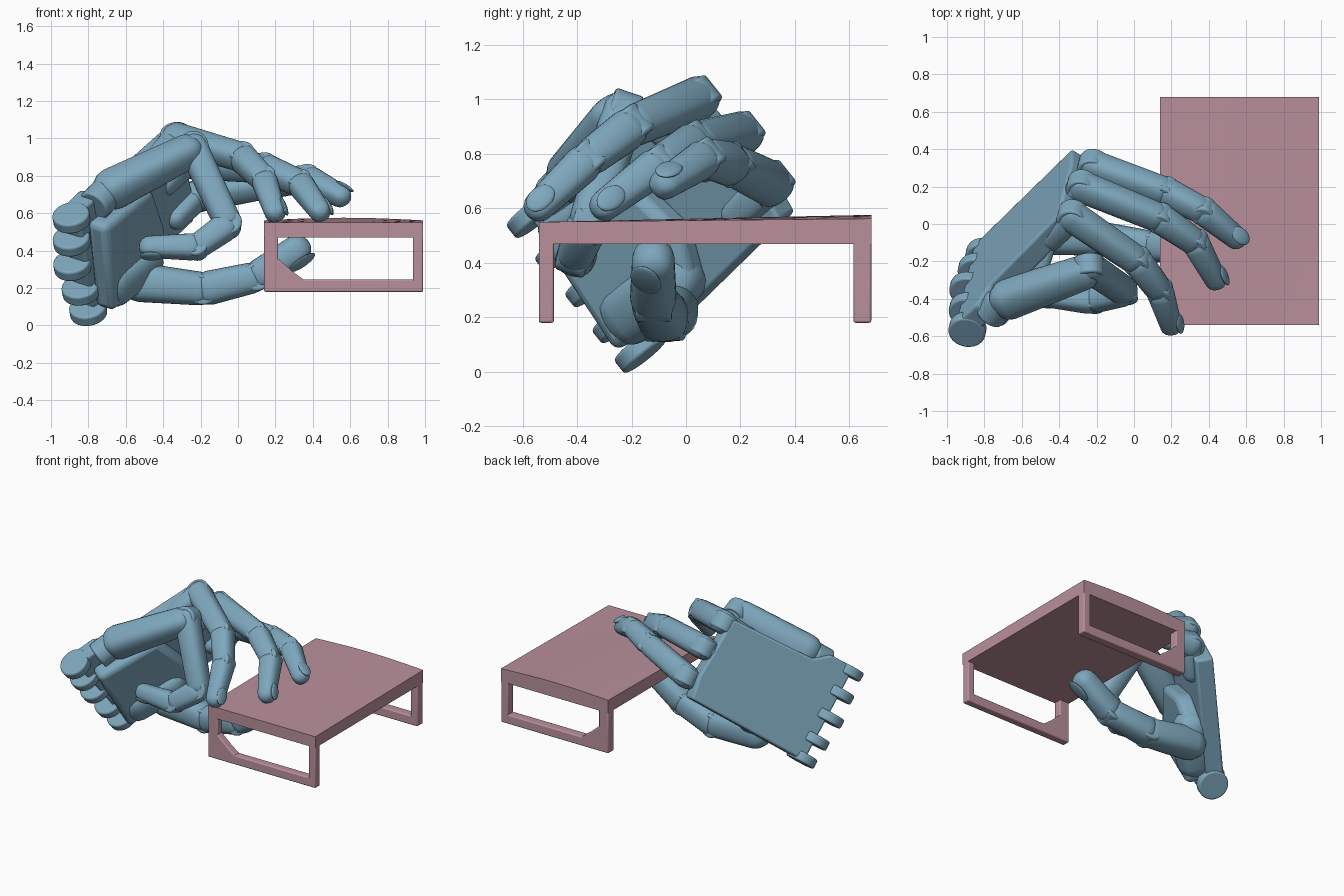
import bpy, bmesh, math
from mathutils import Vector as V, Matrix

if "Cube" in bpy.data.objects:
    bpy.data.objects.remove(bpy.data.objects["Cube"])

def material(name, rgb):
    m = bpy.data.materials.new(name)
    m.diffuse_color = (*rgb, 1)
    m.use_nodes = True
    m.node_tree.nodes["Principled BSDF"].inputs["Base Color"].default_value = m.diffuse_color
    return m

BLUE = material("hand_blue", (0.21, 0.39, 0.51))
PINK = material("table_pink", (0.49, 0.28, 0.33))

# Palm frame: A wrist to fingers, U index to little finger, N out of the palm
WRIST = V((-0.83, -0.40, 0.29))
A = V((0.55, 0.60, 0.58)).normalized()
U = V((-0.16, -0.64, 0.75))
U = (U - A * U.dot(A)).normalized()
N = A.cross(U)
PALM = Matrix((A, U, N)).transposed().to_4x4()
PALM.translation = WRIST
# the plate leans backwards at the wrist
LEAN = PALM @ Matrix(((1, 0, 0, 0), (0, 1, 0, 0), (0.05, 0, 1, -0.05), (0, 0, 0, 1)))

def loc(a, u, n=0):
    return PALM @ V((a, u, n))

def finish(bm, name, mat, bevel=0):
    bmesh.ops.recalc_face_normals(bm, faces=bm.faces[:])
    me = bpy.data.meshes.new(name)
    bm.to_mesh(me)
    bm.free()
    ob = bpy.data.objects.new(name, me)
    bpy.context.collection.objects.link(ob)
    me.materials.append(mat)
    if bevel:
        mod = ob.modifiers.new("bevel", 'BEVEL')
        mod.width, mod.segments = bevel, 3
    bpy.ops.object.select_all(action='DESELECT')
    ob.select_set(True)
    bpy.context.view_layer.objects.active = ob
    bpy.ops.object.shade_smooth_by_angle(angle=math.radians(35))
    return ob

def prism(name, pts, lo, hi, matrix, mat, bevel=0):
    """Extrude a flat outline from lo to hi along the local third axis."""
    bm = bmesh.new()
    f = bm.faces.new([bm.verts.new((x, y, lo)) for x, y in pts])
    r = bmesh.ops.extrude_face_region(bm, geom=[f])
    for v in r["geom"]:
        if isinstance(v, bmesh.types.BMVert):
            v.co.z = hi
    bm.transform(matrix)
    return finish(bm, name, mat, bevel)

def basis(z, side, origin):
    z = z.normalized()
    x = (side - z * side.dot(z)).normalized()
    m = Matrix((x, z.cross(x), z)).transposed().to_4x4()
    m.translation = origin
    return m

def limb(name, p, q, r0, r1, side=U, flat=1.0, sides=28):
    """Tapered rod with rounded ends, slightly squared in section."""
    p, q = V(p), V(q)
    L = (q - p).length
    prof = [(-r0 * math.cos(t), r0 * math.sin(t)) for t in (0.15, 0.45, 0.8, 1.2, 1.57)]
    prof += [(L + r1 * math.sin(t), r1 * math.cos(t)) for t in (0, 0.37, 0.77, 1.12, 1.42)]
    bm = bmesh.new()
    rings = []
    for z, r in prof:
        ring = []
        for i in range(sides):
            t = math.tau * i / sides
            c, s = math.cos(t), math.sin(t)
            k = r / (c ** 4 + s ** 4) ** 0.12
            ring.append(bm.verts.new((k * c, k * s * flat, z)))
        rings.append(ring)
    for a, b in zip(rings, rings[1:]):
        for i in range(sides):
            j = (i + 1) % sides
            bm.faces.new((a[i], a[j], b[j], b[i]))
    bm.faces.new(rings[0][::-1])
    bm.faces.new(rings[-1])
    bm.transform(basis(q - p, side, p))
    return finish(bm, name, BLUE)

def disc(name, c, axis, r, w, bevel=0.012):
    bm = bmesh.new()
    bmesh.ops.create_cone(bm, cap_ends=True, segments=32, radius1=r, radius2=r, depth=w)
    bm.transform(basis(axis, axis.orthogonal(), V(c)))
    return finish(bm, name, BLUE, bevel)

def digit(name, pts, radii, axis):
    """Chain of phalanges with hinge pins and a nail on the last one."""
    pts = [V(p) for p in pts]
    for i, (p, q) in enumerate(zip(pts, pts[1:])):
        d = (q - p).normalized()
        last = i == len(pts) - 2
        end = q - d * (radii[i + 1] if last else 0.03)
        start = p + d * (0.03 if i else 0.0)
        limb(f"{name}_phalanx_{i + 1}", start, end, radii[i], radii[i + 1] * 0.98, axis)
        if i:
            disc(f"{name}_hinge_{i}", p, axis - d * axis.dot(d), radii[i] * 0.9, radii[i] * 1.6)
    prev = (pts[-2] - pts[-3]).normalized()
    back = (prev - d * prev.dot(d)).normalized()
    bm = bmesh.new()
    bmesh.ops.create_uvsphere(bm, u_segments=20, v_segments=10, radius=1)
    r = radii[-1]
    bm.transform(Matrix.Diagonal((0.014, r * 0.75, r * 1.05, 1)))
    bm.transform(basis(d, back, pts[-1] - d * r * 1.2 + back * r * 0.97))
    finish(bm, name + "_nail", BLUE)

# Palm plate, heel pad and thumb mount
prism("palm_plate", [(0.04, -0.33), (0.93, -0.335), (0.96, -0.18), (0.94, 0.25),
                     (0.32, 0.28), (0.22, 0.36), (0.04, 0.36)], -0.07, 0.05, LEAN, BLUE, 0.015)
prism("palm_pad", [(0.04, -0.28), (0.5, -0.3), (0.6, -0.12), (0.55, 0.2), (0.1, 0.27)],
      0.0, 0.13, PALM, BLUE, 0.04)
limb("thumb_mount", loc(0.17, -0.2, 0.04), loc(0.42, -0.23, 0.07), 0.12, 0.11)

# Wrist hinge lugs
for i, (u, n) in enumerate([(-0.31, -0.04), (-0.17, -0.06), (0.0, -0.08), (0.17, -0.06), (0.33, -0.04)]):
    disc(f"wrist_lug_{i + 1}", loc(0.05 + n * 0.4, u, n), U, 0.10, 0.065)

# Little finger metacarpal, tilted away from the plate
limb("little_metacarpal", (-0.67, -0.40, 0.73), (-0.27, -0.26, 0.93), 0.105, 0.088, U)
disc("metacarpal_hinge", loc(0.24, 0.31, 0.0), A, 0.09, 0.12)

# Fingers with rounded knuckles and mounts
fingers = {
    "index": [(-0.22, 0.31, 0.69), (0.17, 0.17, 0.76), (0.37, 0.07, 0.785), (0.59, -0.11, 0.67)],
    "middle": [(-0.28, 0.20, 0.87), (0.14, 0.03, 0.84), (0.33, -0.10, 0.76), (0.46, -0.34, 0.58)],
    "ring": [(-0.33, 0.04, 1.00), (0.02, -0.20, 0.90), (0.14, -0.36, 0.78), (0.21, -0.58, 0.57)],
    "little": [(-0.24, -0.23, 0.95), (-0.05, -0.36, 0.54), (-0.22, -0.41, 0.42), (-0.53, -0.38, 0.42)],
}
for name, pts in fingers.items():
    axis = U
    if name == "little":
        axis = (V(pts[1]) - V(pts[0])).cross(V(pts[2]) - V(pts[1])).normalized()
    digit(name, pts, (0.08, 0.076, 0.07, 0.058), axis)
    k = V(pts[0])
    disc(name + "_knuckle", k, axis, 0.08, 0.11)
    if name != "little":
        limb(name + "_knuckle_mount", k - A * 0.2, k - A * 0.02, 0.06, 0.07)

# Thumb reaching below the table top
digit("thumb", [(-0.52, -0.06, 0.23), (-0.18, -0.08, 0.195), (0.10, -0.12, 0.26), (0.38, -0.12, 0.45)],
      (0.105, 0.092, 0.085, 0.08), V((0, 1, 0)))

# Table top, gently swollen
X0, X1, Y0, Y1 = 0.14, 0.99, -0.54, 0.68
bm = bmesh.new()
bmesh.ops.create_cube(bm, size=1)
bmesh.ops.subdivide_edges(bm, edges=bm.edges[:], cuts=9, use_grid_fill=True)
for v in bm.verts:
    top, sx = v.co.z > 0.49, math.cos(math.pi * v.co.x)
    s = v.co.y + 0.5
    v.co = ((X0 + X1) / 2 + v.co.x * (X1 - X0), (Y0 + Y1) / 2 + v.co.y * (Y1 - Y0),
            0.51 + v.co.z * 0.08)
    if top:
        v.co.z += 0.012 * s + 0.014 * sx * s
finish(bm, "table_top", PINK)

# Open end frames of the table
XZ = Matrix(((1, 0, 0, 0), (0, 0, 1, 0), (0, 1, 0, 0), (0, 0, 0, 1)))

def rect(a, b, c, d):
    return [(a, c), (b, c), (b, d), (a, d)]

for name, ya, yb in (("front", Y0, Y0 + 0.055), ("back", Y1 - 0.065, Y1)):
    for part, pts in (("left_leg", rect(X0, 0.215, 0.18, 0.5)),
                      ("right_leg", rect(0.935, X1, 0.18, 0.5)),
                      ("foot_rail", rect(X0 + .01, X1 - .01, 0.18, 0.245)),
                      ("gusset", [(0.2, 0.23), (0.37, 0.23), (0.29, 0.29), (0.2, 0.37)])):
        prism(f"{name}_{part}", pts, ya, yb, XZ, PINK, 0.008)
